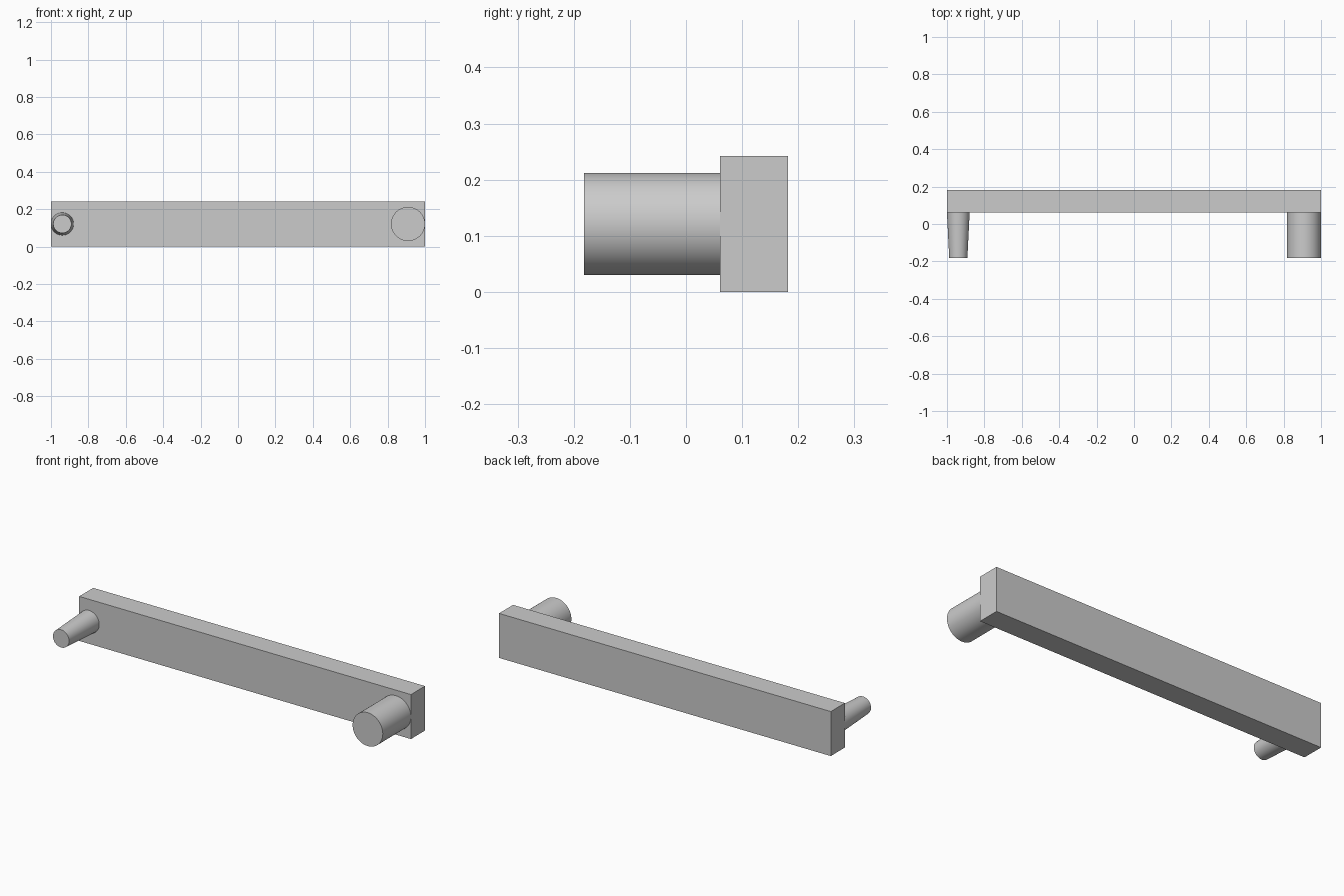
import bpy
import math

if "Cube" in bpy.data.objects:
    bpy.data.objects.remove(bpy.data.objects["Cube"], do_unlink=True)

grey = bpy.data.materials.new("plain grey")
grey.use_nodes = True
colour = (0.6, 0.6, 0.6, 1)
grey.diffuse_color = colour
grey.node_tree.nodes["Principled BSDF"].inputs["Base Color"].default_value = colour

UNIT = 2 / 33           # the bar is 33 units long
MID_Z = 2 * UNIT
FRONT, BAR_FACE = -3 * UNIT, UNIT


def peg(name, x, base_radius, tip_radius):
    """Round peg running forward from the bar's front face."""
    bpy.ops.mesh.primitive_cone_add(
        vertices=64, radius1=base_radius, radius2=tip_radius,
        depth=BAR_FACE - FRONT, location=(x, (FRONT + BAR_FACE) / 2, MID_Z),
        rotation=(math.pi / 2, 0, 0))
    obj = bpy.context.object
    obj.name = name
    obj.data.materials.append(grey)
    bpy.ops.object.shade_smooth_by_angle(angle=math.radians(30))


# Long flat bar
bpy.ops.mesh.primitive_cube_add(size=1, location=(0, 2 * UNIT, MID_Z))
bar = bpy.context.object
bar.name = "bar"
bar.scale = (2, 2 * UNIT, 4 * UNIT)
bpy.ops.object.transform_apply(location=False, rotation=False, scale=True)
bar.data.materials.append(grey)

# Thick straight peg on the left, slim tapered peg on the right
peg("thick_peg", 1 - 1.5 * UNIT, 1.5 * UNIT, 1.5 * UNIT)
peg("tapered_peg", -1 + UNIT, UNIT, 0.8 * UNIT)
